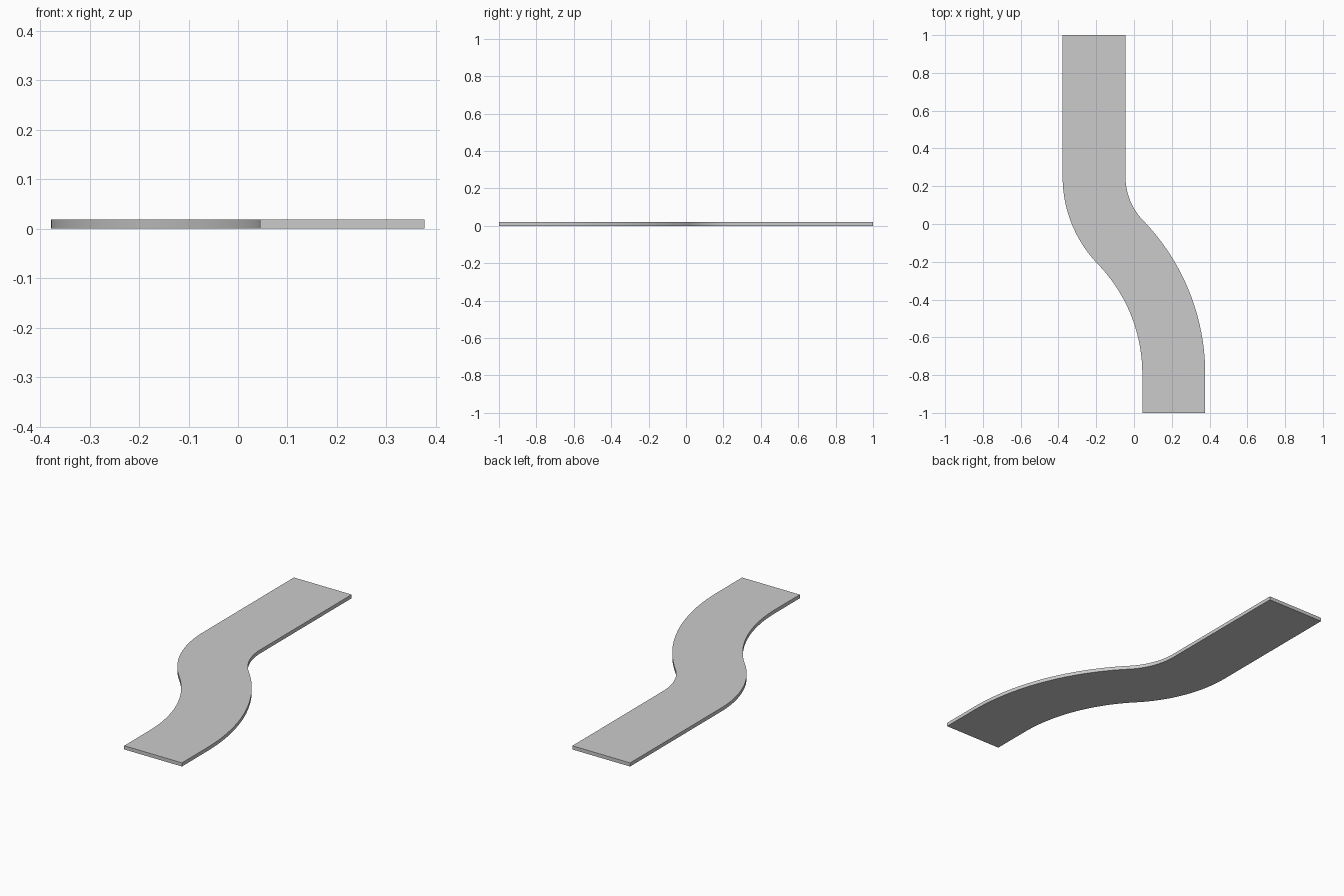
import bpy, bmesh
from math import acos, sin, cos

if "Cube" in bpy.data.objects:
    bpy.data.objects.remove(bpy.data.objects["Cube"])

# S-curved flat strip: straight, tight bend, wide counter-bend, straight
HALF_W, THICK = 0.1665, 0.019
X0, X1 = -0.2115, 0.2105       # centre line of the two straights
R1, R2 = 0.5, 1.0              # centre-line radii of the bends
Y0 = 0.25                      # where the first bend starts
STEPS = 24
theta = acos(1 - (X1 - X0) / (R1 + R2))
Y1 = Y0 - (R1 + R2) * sin(theta)


def edge(offset):
    """One side of the strip, offset from the centre line towards +x."""
    pts = [(X0 + offset, 1.0)]
    r = R1 - offset
    for i in range(STEPS + 1):
        a = theta * i / STEPS
        pts.append((X0 + R1 - r * cos(a), Y0 - r * sin(a)))
    r = R2 + offset
    for i in range(1, STEPS + 1):
        a = theta * (1 - i / STEPS)
        pts.append((X1 - R2 + r * cos(a), Y1 + r * sin(a)))
    pts.append((X1 + offset, -1.0))
    return pts


# Top, bottom, side and end faces
bm = bmesh.new()
rings = []
for (lx, ly), (rx, ry) in zip(edge(-HALF_W), edge(HALF_W)):
    rings.append([bm.verts.new(p) for p in
                  ((lx, ly, 0), (rx, ry, 0), (rx, ry, THICK), (lx, ly, THICK))])
for a, b in zip(rings, rings[1:]):
    for k in range(4):
        n = (k + 1) % 4
        bm.faces.new((a[k], a[n], b[n], b[k]))
bm.faces.new(rings[0])
bm.faces.new(rings[-1][::-1])
bmesh.ops.recalc_face_normals(bm, faces=bm.faces)

mesh = bpy.data.meshes.new("curved_path")
bm.to_mesh(mesh)
bm.free()
path = bpy.data.objects.new("curved_path", mesh)
bpy.context.collection.objects.link(path)
bpy.context.view_layer.objects.active = path
path.select_set(True)
bpy.ops.object.shade_smooth_by_angle()
